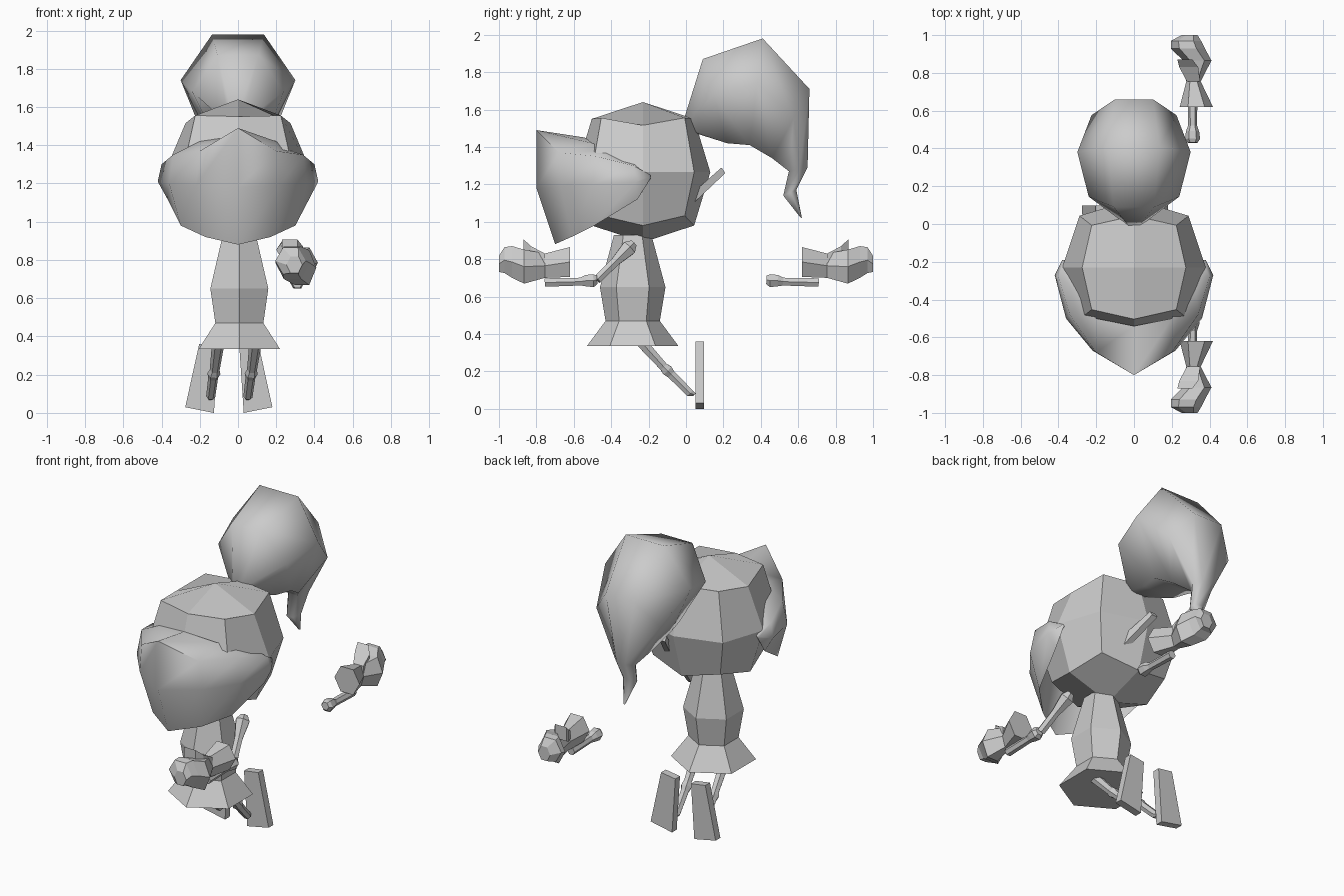
import bpy, bmesh, math
from mathutils import Vector

cube = bpy.data.objects.get("Cube")
if cube:
    bpy.data.objects.remove(cube, do_unlink=True)

grey = bpy.data.materials.new("plain grey")
grey.use_nodes = True
grey.diffuse_color = (0.6, 0.6, 0.6, 1)
grey.node_tree.nodes["Principled BSDF"].inputs["Base Color"].default_value = (0.6, 0.6, 0.6, 1)


def finish(name, bm, smooth=None):
    bmesh.ops.remove_doubles(bm, verts=bm.verts, dist=0.0005)
    bmesh.ops.recalc_face_normals(bm, faces=bm.faces)
    mesh = bpy.data.meshes.new(name)
    bm.to_mesh(mesh)
    bm.free()
    mesh.materials.append(grey)
    ob = bpy.data.objects.new(name, mesh)
    bpy.context.collection.objects.link(ob)
    if smooth:
        bpy.ops.object.select_all(action='DESELECT')
        ob.select_set(True)
        bpy.context.view_layer.objects.active = ob
        bpy.ops.object.shade_smooth_by_angle(angle=math.radians(smooth))
    return ob


def loft(name, rings, smooth=None):
    """Skin a row of closed rings and cap both ends."""
    bm = bmesh.new()
    rows = [[bm.verts.new(p) for p in ring] for ring in rings]
    n = len(rows[0])
    for a, b in zip(rows, rows[1:]):
        for i in range(n):
            j = (i + 1) % n
            bm.faces.new((a[i], a[j], b[j], b[i]))
    bm.faces.new(rows[0])
    bm.faces.new(rows[-1])
    return finish(name, bm, smooth)


def tube(name, stations, sides=6):
    """Rod through (point, radius) stations."""
    pts = [Vector(p) for p, r in stations]
    axis = (pts[-1] - pts[0]).normalized()
    u = axis.cross(Vector((1, 0, 0))).normalized()
    v = axis.cross(u)
    turn = math.tau / sides
    return loft(name, [[p + r * (math.cos((i + .5) * turn) * u + math.sin((i + .5) * turn) * v)
                        for i in range(sides)] for p, (_, r) in zip(pts, stations)])


# Head: a cube cut once per edge and rounded into facets, its crown drawn in
bm = bmesh.new()
bmesh.ops.create_cube(bm, size=2)
bmesh.ops.subdivide_edges(bm, edges=bm.edges[:], cuts=1, use_grid_fill=True)
for v in bm.verts:
    count = sum(abs(c) > 0.5 for c in v.co)
    f = {1: 1.0, 2: 0.76, 3: 0.62}[count]
    x, y, z = v.co * f
    if v.co.z > .5 and abs(v.co.x) > .5:
        x *= .95
        z *= {2: .88, 3: 1.25}[count]
    v.co = (x * 0.38, y * 0.36 - 0.23, z * 0.375 + 1.265)
finish("head", bm)

# Face guard: columns of bottom, middle, rim and inner rim, mirrored
half = [
    [(0, -.70, .88), (0, -.80, 1.18), (0, -.80, 1.49), (0, -.54, 1.45)],
    [(.17, -.61, .92), (.22, -.67, 1.19), (.20, -.68, 1.37), (.20, -.50, 1.42)],
    [(.30, -.49, .98), (.36, -.50, 1.20), (.34, -.48, 1.35), (.25, -.40, 1.38)],
    [(.37, -.26, 1.12), (.42, -.27, 1.21), (.40, -.28, 1.30), (.32, -.27, 1.31)],
    [(.37, -.19, 1.23), (.38, -.19, 1.24), (.37, -.19, 1.25), (.36, -.19, 1.24)],
]
columns = [[(-x, y, z) for x, y, z in c] for c in half[:0:-1]] + half
loft("face_guard", columns, 65)

# Ponytail: six sided rings between an outer and an inner line (y, z), then half width
tail = [((-.02, 1.52), (.03, 1.48), .045), ((.09, 1.87), (.22, 1.42), .24),
        ((.41, 1.98), (.34, 1.41), .30), ((.66, 1.71), (.46, 1.34), .225),
        ((.65, 1.29), (.55, 1.27), .07), ((.59, 1.17), (.52, 1.14), .05),
        ((.62, 1.02), (.61, 1.025), .006)]
rings = []
for outer, inner, w in tail:
    o, i = Vector((0, *outer)), Vector((0, *inner))
    m, s = o.lerp(i, 0.42), Vector((w, 0, 0))
    rings.append([o - s * .45, o + s * .45, m + s, i + s * .45, i - s * .45, m - s])
loft("ponytail", rings, 100)

# Ear: a thin tapering plate at the back of the head
loft("ear", [[(x, .02, 1.08), (x + .04, .02, 1.08), (x + .04, .03, 1.15), (x, .03, 1.15)]
             if k == 0 else
             [(x, .21, 1.26), (x + .04, .21, 1.26), (x + .04, .19, 1.29), (x, .19, 1.29)]
             for k, x in enumerate((.09, .0))])


# Torso and skirt: hexagonal rings
def hexagon(z, r):
    return [(.007 + r * math.sin(i * math.tau / 6), -.285 + r * math.cos(i * math.tau / 6), z)
            for i in range(6)]


loft("torso", [hexagon(.93, .10), hexagon(.65, .175), hexagon(.47, .145)])
loft("skirt", [hexagon(.47, .145), hexagon(.335, .245)])

# Legs
for side, x in (("right", -.10), ("left", .095)):
    tube(side + "_leg", [((x, -.27, .39), .034), ((x - .022, -.12, .225), .026),
                         ((x - .026, -.10, .205), .034), ((x - .03, -.08, .185), .026),
                         ((x - .043, .02, .085), .024), ((x - .047, .045, .075), .012)])

# Feet: upright slabs, mirrored about their own middle line
for side, s in (("right", -1), ("left", 1)):
    profile = [(.078, .0), (.228, .03), (.155, .36), (.055, .345)]
    loft(side + "_foot", [[(-.048 + s * x, y, z) for x, z in profile] for y in (.05, .097)])

# Upper arm, on the front side only
tube("upper_arm", [((.24, -.28, .885), .022), ((.245, -.305, .86), .046),
                   ((.27, -.38, .785), .027), ((.30, -.475, .69), .026)])


# Forearms and gloves, one set reaching forward and one back
def oval(cx, cz, y, rx, rz):
    return [(cx + rx * math.cos(i * math.tau / 6), y,
             cz + rz * math.sin(i * math.tau / 6)) for i in range(6)]


def box(x0, x1, z0, z1, y):
    return [(x0, y, z0), (x1, y, z0), (x1, y, z1), (x0, y, z1)]


for side, s, shift in (("front", -1, .045), ("back", 1, 0)):
    tube(side + "_forearm", [((.31, s * (y + shift), z), r) for y, z, r in
                             ((.43, .69, .026), (.45, .685, .04), (.49, .685, .035),
                              (.52, .68, .024), (.71, .675, .026))])
    # Flared cuff, narrow wrist and a fist curling inward
    loft(side + "_glove", [oval(.33, .785, s * .62, .088, .092),
                           oval(.315, .765, s * .755, .038, .075),
                           oval(.335, .76, s * .865, .075, .105),
                           oval(.285, .785, s * .93, .09, .098),
                           oval(.275, .795, s * .97, .08, .08),
                           oval(.295, .775, s * 1.0, .042, .05)])
    loft(side + "_thumb", [box(.28, .35, .78, .83, s * .755),
                           box(.24, .34, .80, .87, s * .83),
                           box(.23, .31, .82, .908, s * .87)])
